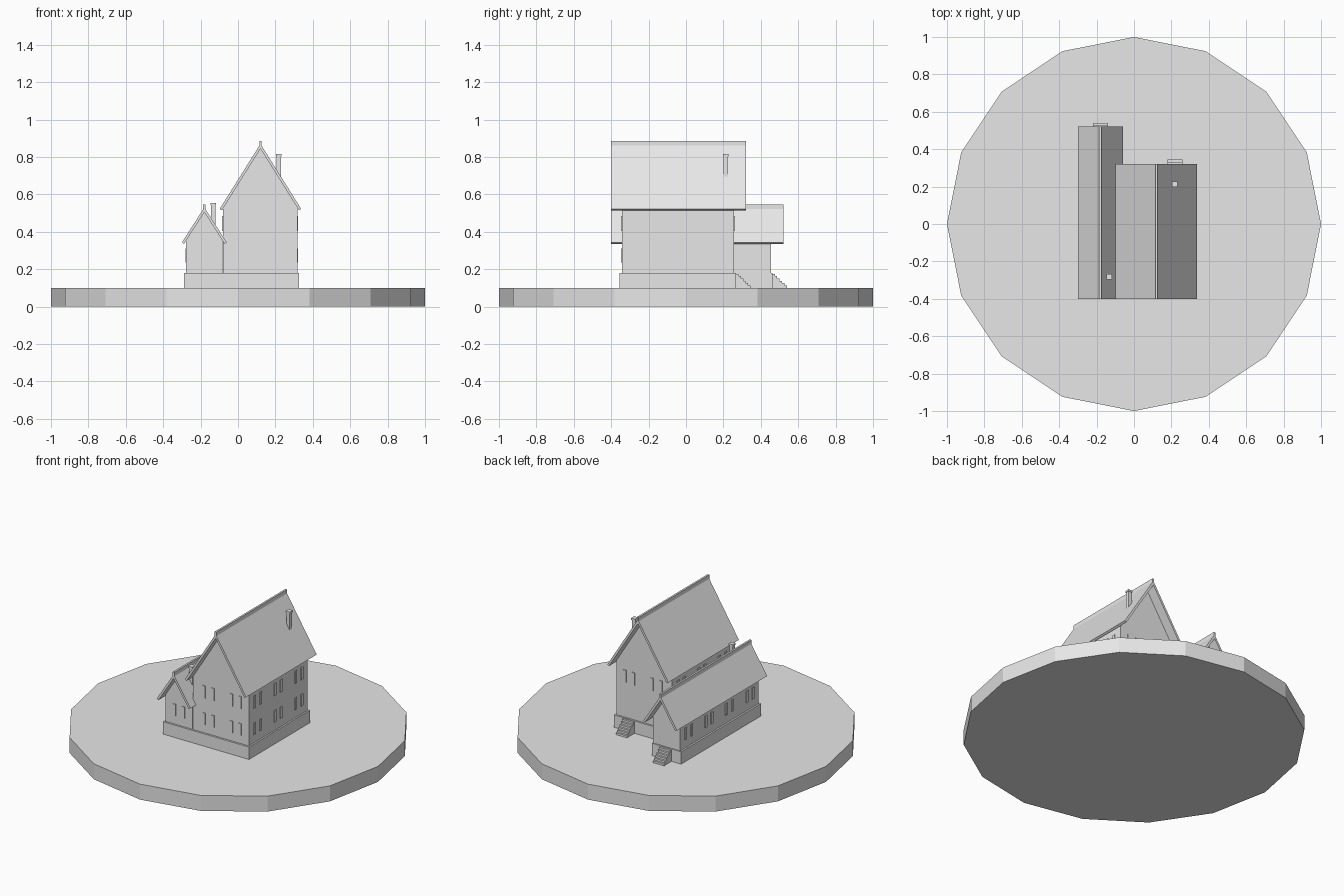
import bpy, bmesh, math
from mathutils import Vector

cube = bpy.data.objects.get("Cube")
if cube:
    bpy.data.objects.remove(cube, do_unlink=True)

grey = bpy.data.materials.new("plain_grey")
grey.use_nodes = True
grey.diffuse_color = (0.8, 0.8, 0.8, 1)
grey.node_tree.nodes["Principled BSDF"].inputs["Base Color"].default_value = (0.8, 0.8, 0.8, 1)


def finish(name, bm):
    bmesh.ops.recalc_face_normals(bm, faces=bm.faces)
    mesh = bpy.data.meshes.new(name)
    bm.to_mesh(mesh)
    bm.free()
    mesh.materials.append(grey)
    obj = bpy.data.objects.new(name, mesh)
    bpy.context.collection.objects.link(obj)
    return obj


def extrude(bm, points, direction):
    """Add a closed prism from an outline of 3D points."""
    face = bm.faces.new([bm.verts.new(p) for p in points])
    new = bmesh.ops.extrude_face_region(bm, geom=[face], use_keep_orig=True)["geom"]
    moved = [v for v in new if isinstance(v, bmesh.types.BMVert)]
    bmesh.ops.translate(bm, verts=moved, vec=direction)


def prism(name, profile, y0, y1):
    bm = bmesh.new()
    extrude(bm, [(x, y0, z) for x, z in profile], (0, y1 - y0, 0))
    return finish(name, bm)


def add_box(bm, x0, x1, y0, y1, z0, z1):
    extrude(bm, [(x0, y0, z0), (x1, y0, z0), (x1, y1, z0), (x0, y1, z0)], (0, 0, z1 - z0))


def box(name, *bounds):
    bm = bmesh.new()
    add_box(bm, *bounds)
    return finish(name, bm)


def roof(name, x, eave, peak, half, y0, y1):
    """Thin folded roof with square-cut eaves and a narrow ridge."""
    slope = (peak - eave) / half
    along = Vector((1, slope)).normalized()
    inward = Vector((-along.y, -along.x)) * 0.014
    drop = 0.014 / along.x
    profile = [(x - half, eave), (x, peak), (x + half, eave),
               (x + half + inward.x, eave + inward.y), (x, peak - drop),
               (x - half - inward.x, eave + inward.y)]
    prism(name, profile, y0, y1)
    box(name + "_ridge", x - 0.006, x + 0.006, y0, y1, peak - 0.015, peak + 0.016)


def walls(name, x0, x1, y0, y1, x, eave, peak, half):
    slope = (peak - eave) / half
    apex = peak - 0.022
    prism(name, [(x0, 0.18), (x1, 0.18), (x1, apex - slope * (x1 - x)),
                 (x, apex), (x0, apex - slope * (x - x0))], y0, y1)


def shutters(name, axis, wall, centres, rows):
    """Pairs of thin shutters on a wall at constant x or y."""
    bm = bmesh.new()
    for c in centres:
        for z0, z1 in rows:
            for side in (-1, 1):
                a = c + side * 0.031
                across, out = (a - 0.01, a + 0.01), (wall - 0.005, wall + 0.005)
                pair = out + across if axis == "x" else across + out
                add_box(bm, *pair, z0, z1)
    finish(name, bm)


def stairs(name, x0, x1, y, depth, count=6):
    """Solid flight descending towards the back."""
    bm = bmesh.new()
    run, rise = depth / count, 0.075 / count
    outline = [(x0, y, 0.1)]
    for i in range(count):
        z = 0.1 + rise * (count - i)
        outline += [(x0, y + run * i, z), (x0, y + run * (i + 1), z)]
    outline.append((x0, y + depth, 0.1))
    extrude(bm, outline, (x1 - x0, 0, 0))
    finish(name, bm)


def chimney(name, x, y, z0, z1):
    box(name, x - 0.012, x + 0.012, y - 0.012, y + 0.012, z0, z1)
    box(name + "_cap", x - 0.015, x + 0.015, y - 0.015, y + 0.015, z1 - 0.012, z1)


# Round ground slab
bm = bmesh.new()
ring = [(math.cos(i * math.tau / 16), math.sin(i * math.tau / 16), 0) for i in range(16)]
extrude(bm, ring, (0, 0, 0.1))
finish("ground_slab", bm)

# Stone plinths
box("main_plinth", -0.095, 0.327, -0.355, 0.268, 0.1, 0.18)
box("wing_plinth", -0.288, -0.08, -0.355, 0.462, 0.1, 0.18)

# Main house and low wing
main = (0.12, 0.522, 0.87, 0.218)
wing = (-0.18, 0.343, 0.53, 0.12)
walls("main_walls", -0.08, 0.317, -0.343, 0.257, *main)
walls("wing_walls", -0.277, -0.083, -0.343, 0.455, *wing)
roof("main_roof", *main, -0.4, 0.32)
roof("wing_roof", *wing, -0.4, 0.52)

# Chimneys
chimney("main_chimney", 0.217, 0.212, 0.66, 0.815)
chimney("wing_chimney", -0.132, -0.282, 0.42, 0.555)

# Window shutters
low, high = (0.235, 0.31), (0.405, 0.485)
bays = (-0.255, -0.045, 0.165)
shutters("main_left_shutters", "x", 0.317, bays, (low, high))
shutters("main_right_shutters", "x", -0.08, bays, (high,))
shutters("main_front_shutters", "y", -0.343, (0.03, 0.225), (low, high))
shutters("main_back_shutters", "y", 0.257, (0.03, 0.225), (high,))
shutters("wing_side_shutters", "x", -0.277, bays + (0.37,), (low,))
shutters("wing_front_shutters", "y", -0.343, (-0.18,), (low,))

# Back stairs
stairs("main_stairs", 0.18, 0.26, 0.268, 0.077)
stairs("wing_stairs", -0.22, -0.14, 0.462, 0.077)
